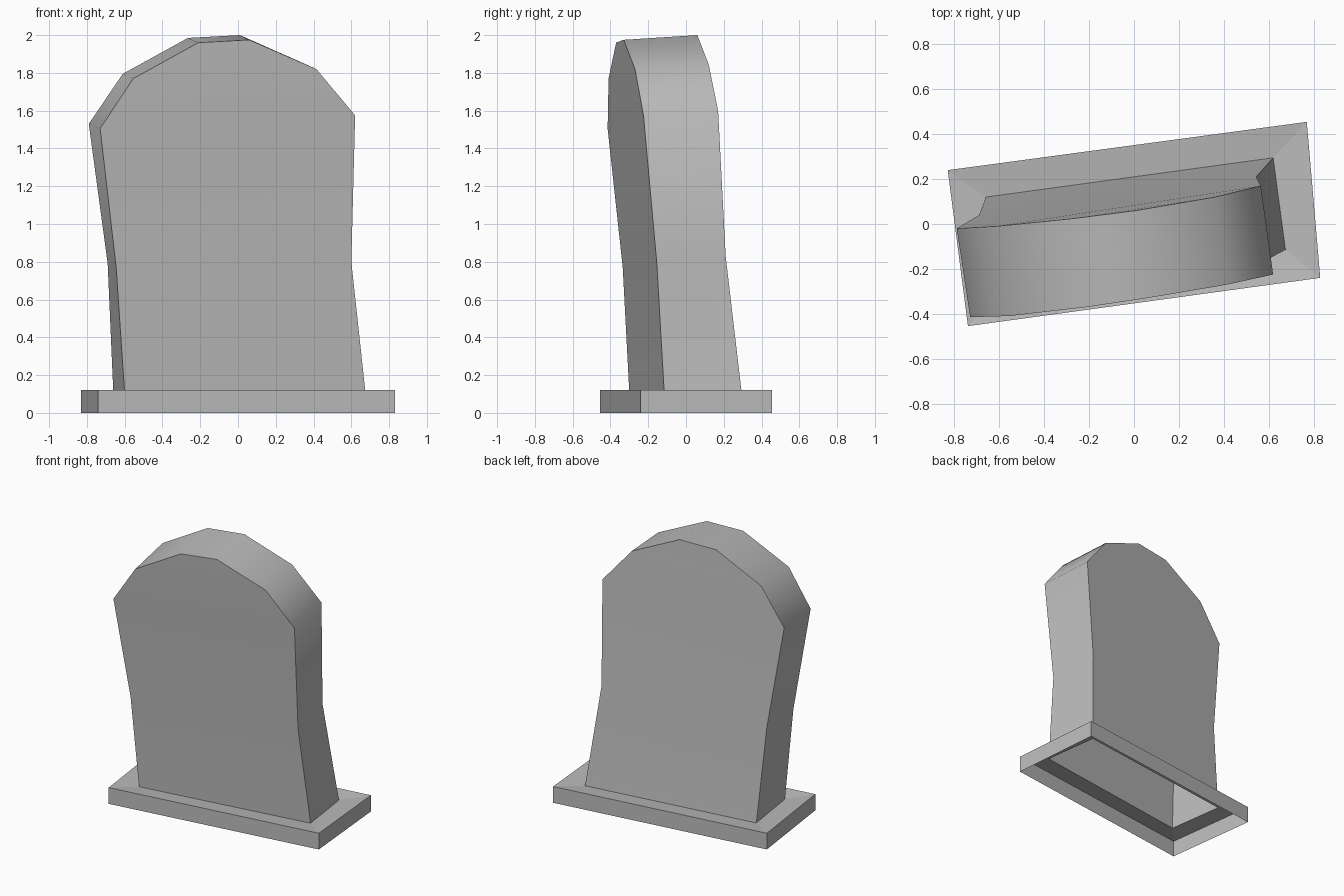
import bpy
import math

cube = bpy.data.objects.get("Cube")
if cube:
    bpy.data.objects.remove(cube, do_unlink=True)

# Plain stone grey
stone = bpy.data.materials.new("stone_grey")
stone.use_nodes = True
GREY = (0.5, 0.5, 0.5, 1)
stone.diffuse_color = GREY
stone.node_tree.nodes["Principled BSDF"].inputs["Base Color"].default_value = GREY


def add_part(name, verts, faces, angle):
    mesh = bpy.data.meshes.new(name)
    mesh.from_pydata(verts, [], faces)
    mesh.materials.append(stone)
    obj = bpy.data.objects.new(name, mesh)
    bpy.context.collection.objects.link(obj)
    bpy.ops.object.select_all(action='DESELECT')
    obj.select_set(True)
    bpy.context.view_layer.objects.active = obj
    bpy.ops.object.shade_smooth_by_angle(angle=math.radians(angle))
    return obj


# Headstone outlines, from the left foot over the crown to the right foot
SEAT = 0.105
front = [(-.60, -.30, SEAT), (-.645, -.335, .77), (-.73, -.415, 1.505),
         (-.555, -.41, 1.77), (-.21, -.37, 1.96), (.06, -.33, 1.975),
         (.415, -.27, 1.82), (.62, -.225, 1.575), (.60, -.155, .80),
         (.675, -.115, SEAT)]
back = [(-.66, .12, SEAT), (-.69, .04, .79), (-.79, -.02, 1.53),
        (-.61, -.01, 1.795), (-.265, .025, 1.985), (.01, .06, 2.0),
        (.36, .12, 1.845), (.565, .17, 1.60), (.545, .21, .83),
        (.62, .295, SEAT)]

# Open-bottomed leaning slab: rim, then front and back faces in rows
n = len(front)
faces = [(i, i + 1, n + i + 1, n + i) for i in range(n - 1)]
for i in range(n // 2 - 1):
    row = (i, n - 1 - i, n - 2 - i, i + 1)
    faces.append(row)
    faces.append(tuple(n + k for k in reversed(row)))
add_part("headstone", front + back, faces, 60)

# Open plinth: side walls and a top that dips slightly towards the stone
corners = [(-.74, -.455), (.83, -.24), (.77, .455), (-.83, .24)]
verts = [(x, y, z) for z in (0, .12) for x, y in corners]
verts += [front[0], front[-1], back[-1], back[0]]
faces = []
for level in (0, 4):
    for i in range(4):
        j = (i + 1) % 4
        faces.append((level + i, level + j, level + 4 + j, level + 4 + i))
add_part("plinth", verts, faces, 5)
